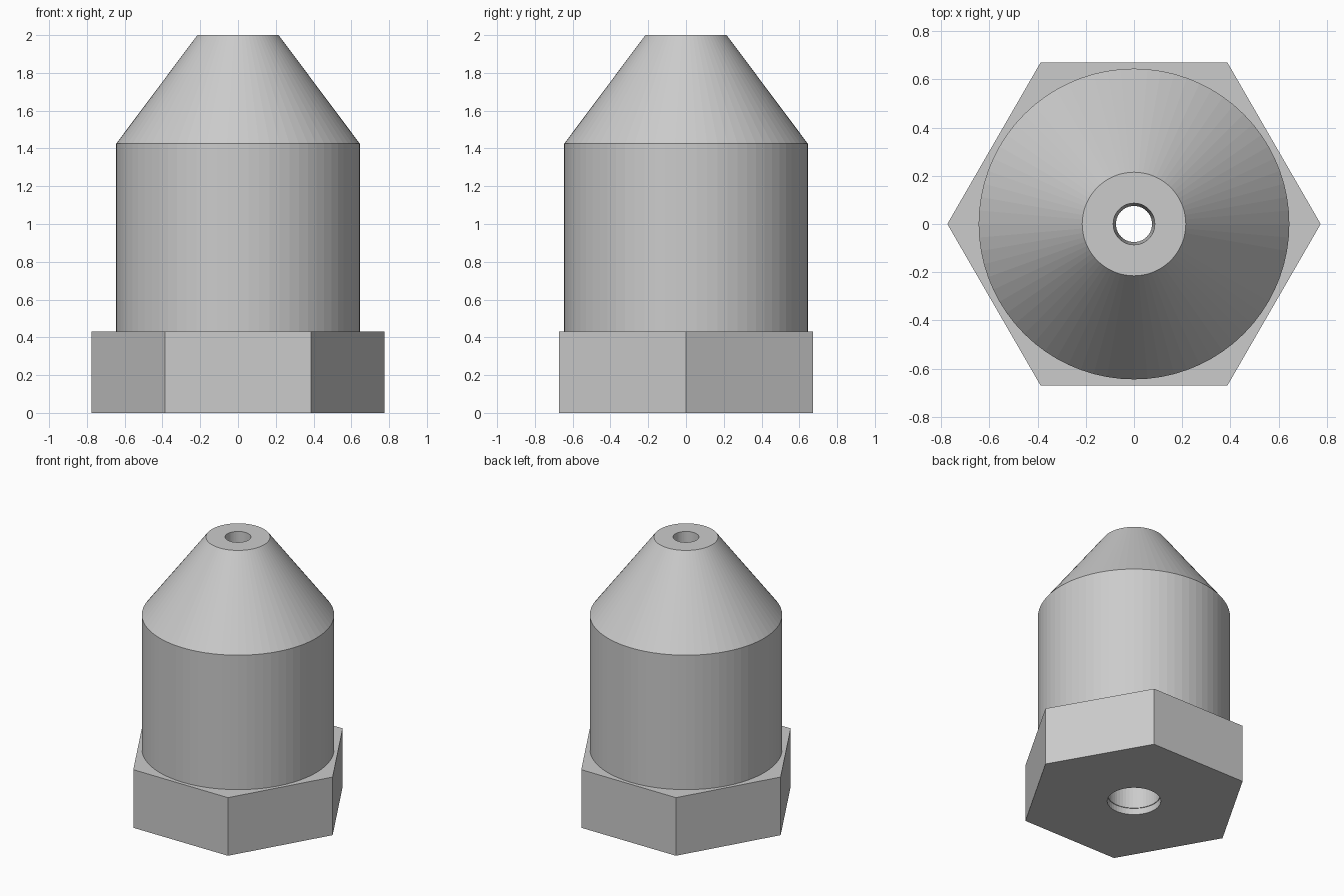
import bpy
import bmesh
from math import cos, sin, pi

cube = bpy.data.objects.get("Cube")
if cube:
    bpy.data.objects.remove(cube, do_unlink=True)

grey = bpy.data.materials.new("plain grey")
grey.use_nodes = True
colour = (0.6, 0.6, 0.6, 1)
grey.diffuse_color = colour
grey.node_tree.nodes["Principled BSDF"].inputs["Base Color"].default_value = colour


def turned(name, profile, sides):
    """Solid made by turning (radius, height) points about z, capped at both ends."""
    bm = bmesh.new()
    rings = [[bm.verts.new((r * cos(2 * pi * i / sides), r * sin(2 * pi * i / sides), z))
              for i in range(sides)] for r, z in profile]
    for low, high in zip(rings, rings[1:]):
        for i in range(sides):
            j = (i + 1) % sides
            bm.faces.new((low[i], low[j], high[j], high[i]))
    bm.faces.new(rings[0][::-1])
    bm.faces.new(rings[-1])
    mesh = bpy.data.meshes.new(name)
    bm.to_mesh(mesh)
    bm.free()
    mesh.materials.append(grey)
    obj = bpy.data.objects.new(name, mesh)
    bpy.context.collection.objects.link(obj)
    return obj


# Hexagonal foot
hex_base = turned("hex_base", [(0.775, 0), (0.775, 0.43)], 6)

# Round barrel with tapered tip
barrel = turned("barrel", [(0.645, 0.43), (0.645, 1.425), (0.215, 2)], 72)

# Stepped bore, wide at the foot and narrow at the tip
bore = turned("bore_cutter", [(0.18, -0.05), (0.18, 0.047), (0.175, 0.047),
                              (0.175, 1.4), (0.075, 1.6), (0.087, 2.02)], 48)
bore.hide_render = True

for part in (hex_base, barrel):
    cut = part.modifiers.new("bore", 'BOOLEAN')
    cut.operation = 'DIFFERENCE'
    cut.solver = 'EXACT'
    cut.object = bore
    bpy.context.view_layer.objects.active = part
    bpy.ops.object.modifier_apply(modifier=cut.name)

bpy.data.objects.remove(bore, do_unlink=True)
